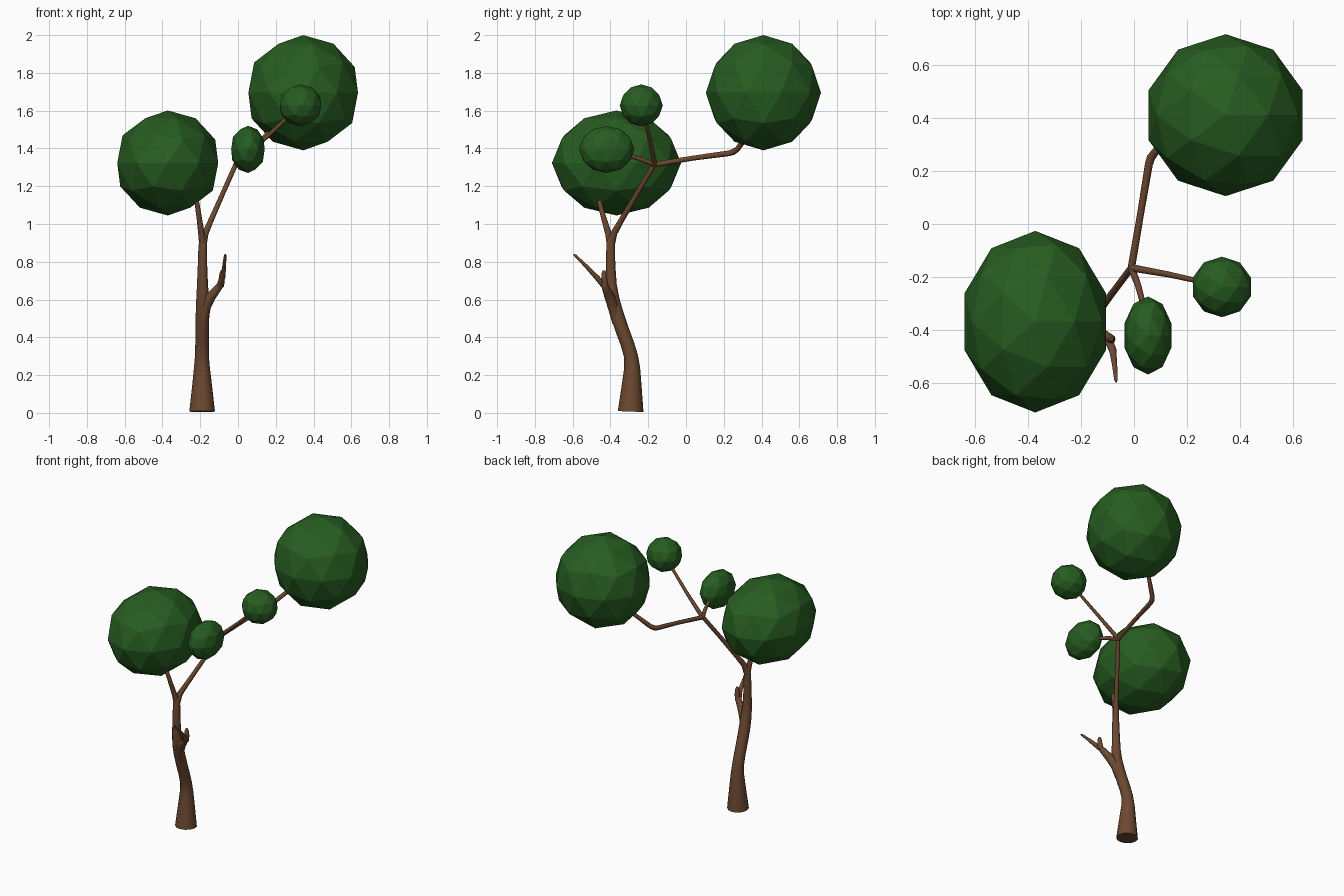
import bpy


def material(name, color):
    m = bpy.data.materials.new(name)
    m.diffuse_color = color
    return m


bark = material("bark", (0.15, 0.065, 0.03, 1))
leaf = material("leaf", (0.02, 0.11, 0.015, 1))


def limb(name, points):
    """Tapered smooth tube through (x, y, z, radius) points."""
    curve = bpy.data.curves.new(name, "CURVE")
    curve.dimensions = "3D"
    curve.bevel_depth = 1.0
    curve.bevel_resolution = 4
    curve.use_fill_caps = True
    spline = curve.splines.new("POLY")
    spline.points.add(len(points) - 1)
    for p, (x, y, z, r) in zip(spline.points, points):
        p.co = (x, y, z, 1)
        p.radius = r
    obj = bpy.data.objects.new(name, curve)
    bpy.context.collection.objects.link(obj)
    bpy.ops.object.select_all(action="DESELECT")
    obj.select_set(True)
    bpy.context.view_layer.objects.active = obj
    bpy.ops.object.convert(target="MESH")
    obj = bpy.context.object
    obj.data.materials.clear()
    obj.data.materials.append(bark)
    bpy.ops.object.shade_smooth_by_angle(angle=0.9)


def foliage(name, center, radii):
    """Flat-faced leaf clump."""
    bpy.ops.mesh.primitive_ico_sphere_add(subdivisions=2, radius=1, location=center)
    obj = bpy.context.object
    obj.name = name
    obj.scale = radii
    bpy.ops.object.transform_apply(location=False, rotation=False, scale=True)
    obj.data.materials.append(leaf)


# Trunk, flared at the foot and bending back toward the front
limb("trunk", [
    (-0.19, -0.293, 0.007, 0.068), (-0.19, -0.288, 0.14, 0.053),
    (-0.191, -0.285, 0.24, 0.042), (-0.191, -0.291, 0.30, 0.037),
    (-0.19, -0.312, 0.37, 0.036), (-0.189, -0.338, 0.44, 0.036),
    (-0.188, -0.365, 0.52, 0.036), (-0.187, -0.386, 0.60, 0.034),
    (-0.188, -0.396, 0.68, 0.029), (-0.188, -0.399, 0.78, 0.025),
    (-0.187, -0.399, 0.87, 0.023), (-0.185, -0.398, 0.92, 0.020),
    (-0.184, -0.396, 0.945, 0.012),
])

# Main fork
limb("left_branch", [
    (-0.186, -0.399, 0.88, 0.019), (-0.194, -0.411, 0.95, 0.017),
    (-0.205, -0.435, 1.03, 0.014), (-0.217, -0.457, 1.11, 0.013),
    (-0.25, -0.45, 1.18, 0.012),
])
limb("right_branch", [
    (-0.187, -0.398, 0.88, 0.020), (-0.174, -0.382, 0.95, 0.018),
    (-0.145, -0.345, 1.015, 0.015), (-0.08, -0.258, 1.163, 0.013),
    (-0.01, -0.165, 1.32, 0.013),
])

# Three upper branches from the second fork
hub = (-0.01, -0.165, 1.315, 0.014)
limb("back_branch", [
    hub, (0.025, 0.04, 1.349, 0.013), (0.056, 0.225, 1.374, 0.015),
    (0.064, 0.25, 1.381, 0.016), (0.08, 0.272, 1.396, 0.015),
    (0.17, 0.34, 1.49, 0.012),
])
limb("side_branch", [hub, (0.13, -0.19, 1.44, 0.011), (0.29, -0.225, 1.59, 0.009)])
limb("front_branch", [hub, (0.015, -0.23, 1.34, 0.012), (0.045, -0.34, 1.375, 0.010)])

# Bare low branch with two twigs
limb("bare_branch", [
    (-0.185, -0.365, 0.48, 0.026), (-0.172, -0.386, 0.56, 0.028),
    (-0.145, -0.405, 0.615, 0.027), (-0.115, -0.42, 0.65, 0.022),
    (-0.092, -0.432, 0.68, 0.018), (-0.085, -0.436, 0.70, 0.016),
])
limb("short_twig", [
    (-0.092, -0.43, 0.67, 0.018), (-0.086, -0.433, 0.71, 0.016),
    (-0.085, -0.434, 0.74, 0.013), (-0.085, -0.434, 0.755, 0.006),
])
limb("long_twig", [
    (-0.10, -0.43, 0.67, 0.017), (-0.08, -0.475, 0.72, 0.014),
    (-0.073, -0.53, 0.778, 0.010), (-0.068, -0.585, 0.832, 0.007),
    (-0.067, -0.595, 0.84, 0.003),
])

# Leaf clumps
foliage("top_foliage", (0.345, 0.41, 1.695), (0.305, 0.305, 0.305))
foliage("left_foliage", (-0.372, -0.368, 1.323), (0.281, 0.342, 0.278))
foliage("side_foliage", (0.331, -0.237, 1.628), (0.115, 0.114, 0.111))
foliage("front_foliage", (0.0525, -0.42, 1.395), (0.093, 0.147, 0.125))
